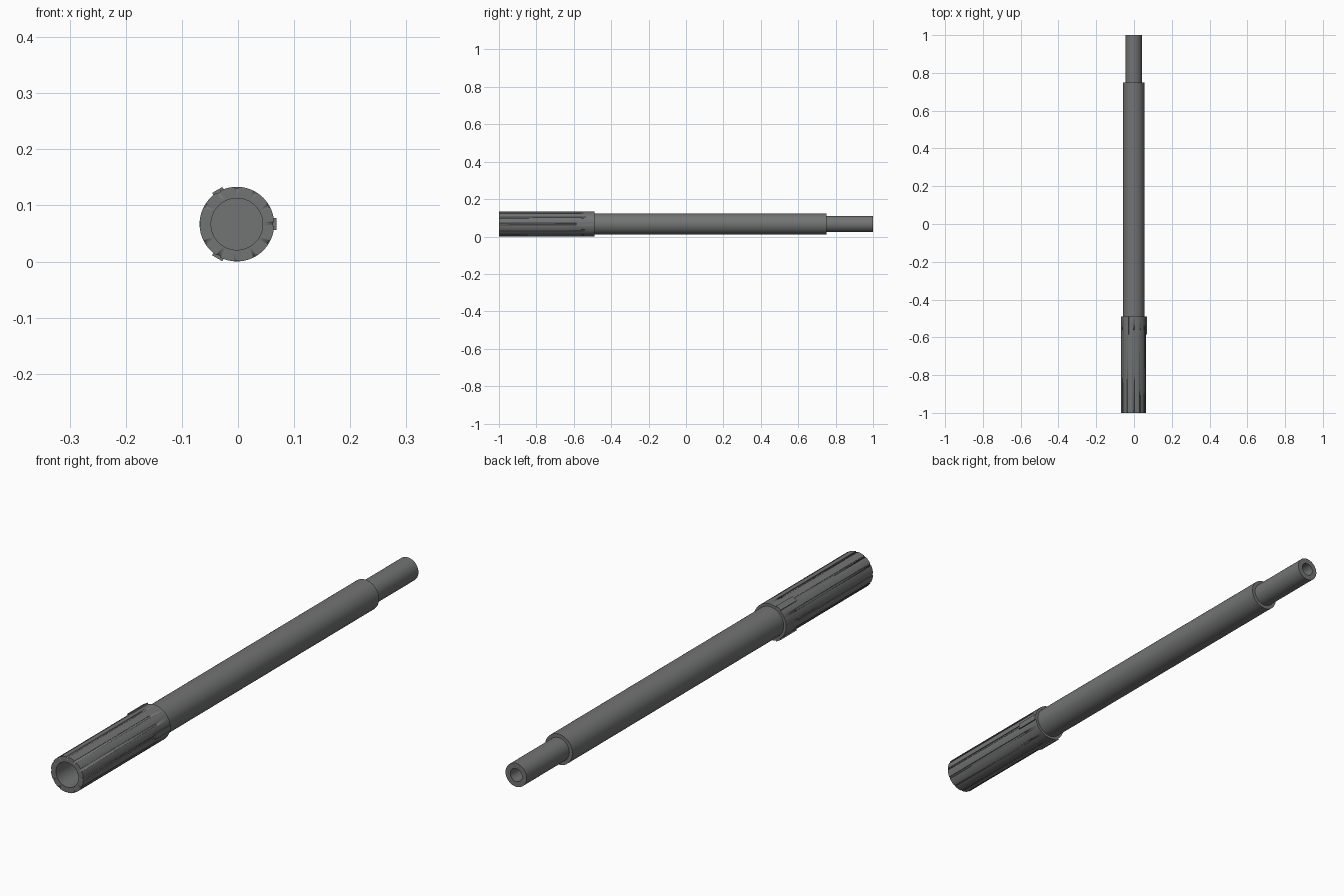
import bpy, bmesh, math
from mathutils import Matrix, Vector

if "Cube" in bpy.data.objects:
    bpy.data.objects.remove(bpy.data.objects["Cube"])

CX, CZ = -0.002, 0.0668   # shaft axis
SEG = 72

grey = bpy.data.materials.new("dark_grey_metal")
grey.diffuse_color = (0.17, 0.172, 0.175, 1)
grey.use_nodes = True
grey.node_tree.nodes["Principled BSDF"].inputs["Base Color"].default_value = grey.diffuse_color


def finish(name, bm):
    bmesh.ops.recalc_face_normals(bm, faces=bm.faces[:])
    me = bpy.data.meshes.new(name)
    bm.to_mesh(me)
    bm.free()
    ob = bpy.data.objects.new(name, me)
    bpy.context.collection.objects.link(ob)
    me.materials.append(grey)
    bpy.ops.object.select_all(action='DESELECT')
    ob.select_set(True)
    bpy.context.view_layer.objects.active = ob
    bpy.ops.object.shade_smooth_by_angle(angle=math.radians(30))
    return ob


def lathe(name, profile, groove=None):
    """Spin (radius, y) points around the shaft axis; radius 0 closes the end."""
    bm = bmesh.new()
    vs = [bm.verts.new((CX + r, y, CZ)) for r, y in profile]
    es = [bm.edges.new(p) for p in zip(vs, vs[1:])]
    bmesh.ops.spin(bm, geom=vs + es, cent=(CX, 0, CZ), axis=(0, 1, 0),
                   angle=math.tau, steps=SEG)
    bmesh.ops.remove_doubles(bm, verts=bm.verts[:], dist=1e-5)
    return finish(name, bm)


def bars(name, count, r0, r1, width, y0, y1):
    """Long boxes spaced evenly around the axis."""
    bm = bmesh.new()
    for i in range(count):
        a = -math.tau * i / count
        m = (Matrix.Translation((CX, 0, CZ)) @ Matrix.Rotation(a, 4, 'Y')
             @ Matrix.Translation(((r0 + r1) / 2, (y0 + y1) / 2, 0))
             @ Matrix.Diagonal((r1 - r0, y1 - y0, width, 1)))
        bmesh.ops.create_cube(bm, size=1, matrix=m)
    return finish(name, bm)


# Wide front sleeve with blind bore
sleeve = lathe("front_sleeve", [(0, -0.7), (0.046, -0.7), (0.046, -1), (0.0665, -1),
                                (0.0665, -0.49), (0, -0.49)])
# Shallow grooves cut along the sleeve
cutter = bars("groove_cutter", 12, 0.0645, 0.08, 0.007, -1.05, -0.56)
cutter.hide_render = True
cutter.hide_viewport = True
mod = sleeve.modifiers.new("grooves", 'BOOLEAN')
mod.operation = 'DIFFERENCE'
mod.solver = 'EXACT'
mod.object = cutter

# Three locking lugs at the back of the sleeve
bars("locking_lugs", 3, 0.06, 0.0702, 0.021, -0.585, -0.49)

# Long main shaft
lathe("main_shaft", [(0, -0.5), (0.0565, -0.5), (0.0565, 0.75), (0, 0.75)])

# Narrow rear end with a blind hole
lathe("rear_end", [(0, 0.74), (0.0435, 0.74), (0.0435, 1), (0.024, 1), (0.024, 0.9), (0, 0.9)])
